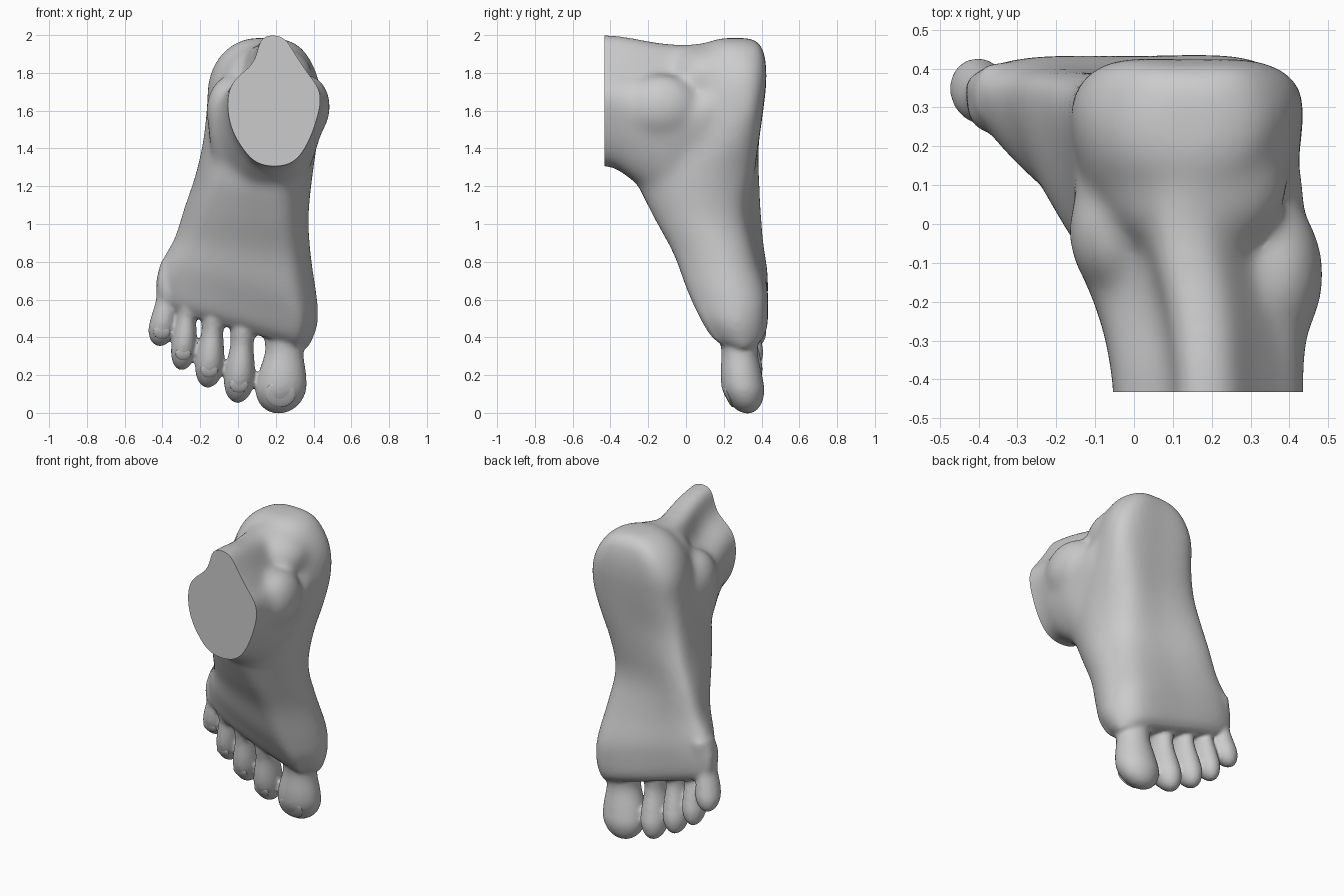
import bpy, bmesh, math
from mathutils import Vector, Matrix

if "Cube" in bpy.data.objects:
    bpy.data.objects.remove(bpy.data.objects["Cube"])


def spline(pts, steps, closed):
    """Catmull-Rom resampling of a list of vectors."""
    n, out = len(pts), []
    for i in range(n if closed else n - 1):
        if closed:
            a, b, c, d = (pts[(i + k) % n] for k in (-1, 0, 1, 2))
        else:
            a, b, c, d = (pts[min(max(i + k, 0), n - 1)] for k in (-1, 0, 1, 2))
        for s in range(steps):
            t = s / steps
            out.append(0.5 * (2 * b + (c - a) * t + (2 * a - 5 * b + 4 * c - d) * t * t
                              + (3 * b - a - 3 * c + d) * t ** 3))
    if not closed:
        out.append(pts[-1])
    return out


def loft(bm, rings, around=5, along=4):
    """Closed solid through a stack of control rings."""
    rings = [spline(r, around, True) for r in rings]
    columns = [spline(list(c), along, False) for c in zip(*rings)]
    grid = [[bm.verts.new(p) for p in row] for row in zip(*columns)]
    n = len(grid[0])
    for r0, r1 in zip(grid, grid[1:]):
        for i in range(n):
            j = (i + 1) % n
            bm.faces.new((r0[i], r0[j], r1[j], r1[i]))
    bm.faces.new(grid[0])
    bm.faces.new(grid[-1])


def ellipsoid(bm, centre, radii, rot=Matrix()):
    m = Matrix.Translation(centre) @ rot @ Matrix.Diagonal((*radii, 1))
    bmesh.ops.create_uvsphere(bm, u_segments=32, v_segments=20, radius=1, matrix=m)


def make_object(name, bm):
    bmesh.ops.recalc_face_normals(bm, faces=bm.faces)
    me = bpy.data.meshes.new(name)
    bm.to_mesh(me)
    bm.free()
    ob = bpy.data.objects.new(name, me)
    bpy.context.collection.objects.link(ob)
    return ob


bm = bmesh.new()

# Sole, instep and heel: z, shear, x_lat, x_med, y_lat, y_med, sole_lat, sole_med, y_top, x_top
BODY = [
    (.385, -.28, -.41, .36, .35, .32, .385, .385, .185, .24),
    (.44, -.28, -.43, .39, .34, .31, .41, .415, .125, .25),
    (.54, -.28, -.43, .42, .335, .29, .42, .42, .065, .25),
    (.66, -.25, -.40, .418, .33, .27, .42, .41, .005, .22),
    (.85, -.15, -.335, .388, .32, .20, .405, .345, -.07, .20),
    (1.05, -.08, -.285, .375, .31, .10, .395, .295, -.18, .18),
    (1.25, 0, -.23, .395, .30, .10, .385, .325, -.27, .17),
    (1.42, 0, -.19, .42, .28, .20, .375, .365, -.25, .17),
    (1.60, 0, -.168, .438, .27, .29, .395, .395, -.13, .17),
    (1.76, 0, -.158, .43, .28, .30, .412, .412, -.05, .16),
    (1.88, 0, -.105, .38, .26, .28, .405, .405, .03, .15),
    (1.955, 0, -.02, .31, .25, .25, .38, .38, .10, .15),
    (1.985, 0, .06, .22, .25, .25, .33, .33, .18, .14),
]
rings = []
for z, s, xl, xr, yl, ym, sl, sm, yt, xt in BODY:
    w = xr - xl
    pts = [(xl, yl), (xl + .13 * w, sl), (xl + .5 * w, (sl + sm) / 2 + .012), (xr - .13 * w, sm),
           (xr, ym), (xt + .72 * (xr - xt), ym + .68 * (yt - ym)), (xt, yt),
           (xt + .73 * (xl - xt), yl + .70 * (yt - yl))]
    rings.append([Vector((x, y, z + s * (x - .2))) for x, y in pts])
loft(bm, rings, 6, 5)

# Lower leg and ankle: one outline fitted to a changing box along y
OUTLINE = [(.18, 2.005), (.245, 1.985), (.305, 1.89), (.365, 1.80), (.435, 1.69), (.41, 1.55),
           (.36, 1.42), (.29, 1.33), (.19, 1.305), (.09, 1.33), (.02, 1.41), (-.03, 1.5),
           (-.055, 1.62), (-.04, 1.73), (.01, 1.79), (.07, 1.84), (.10, 1.90), (.12, 1.985)]
LEG = [(-.60, -.05, .435, 1.31, 2.0), (-.43, -.05, .435, 1.31, 2.0), (-.36, -.06, .435, 1.29, 1.993),
       (-.30, -.07, .44, 1.245, 1.985), (-.2, -.10, .445, 1.18, 1.965), (-.1, -.14, .445, 1.12, 1.95),
       (0, -.15, .43, 1.12, 1.945), (.12, -.14, .43, 1.22, 1.955), (.25, -.09, .36, 1.36, 1.965)]
rings = []
for y, xl, xr, zb, zt in LEG:
    rings.append([Vector((xl + (x + .05) / .48 * (xr - xl), y, zb + (z - 1.31) / .69 * (zt - zb)))
                  for x, z in OUTLINE])
loft(bm, rings, 3, 4)

# Ankle bones and heel tendon
ellipsoid(bm, (.36, -.13, 1.62), (.13, .20, .175))
ellipsoid(bm, (.375, -.34, 1.65), (.06, .28, .11))
ellipsoid(bm, (-.04, -.02, 1.60), (.13, .17, .19))
ellipsoid(bm, (.16, .12, 1.78), (.24, .22, .17))

# Toes: tip, base, half width, half thickness
TOES = [((.215, .326, -.004), (.27, .295, .60), .134, .105),
        ((-.002, .333, .052), (.04, .27, .62), .081, .092),
        ((-.16, .338, .132), (-.115, .28, .68), .076, .09),
        ((-.298, .348, .225), (-.25, .30, .74), .067, .082),
        ((-.414, .37, .352), (-.35, .335, .80), .073, .075)]
PROFILE = [(0, .08), (.025, .45), (.09, .80), (.2, 1), (.34, .95), (.54, .76), (.7, .85), (1, .85)]
for tip, base, rx, ry in TOES:
    tip, base = Vector(tip), Vector(base)
    rings = []
    for t, f in PROFILE:
        c = tip.lerp(base, t)
        c.y -= .026 * math.sin(math.pi * t)
        fy = f + .28 * t * (t > .1)
        rings.append([c + Vector((f * rx * math.cos(a), fy * ry * math.sin(a), 0))
                      for a in (i * math.tau / 12 for i in range(12))])
    loft(bm, rings, 3, 4)
    # Knuckle
    k = tip.lerp(base, .72)
    ellipsoid(bm, (k.x, k.y - .04, k.z), (rx * .85, .07, .13))

foot = make_object("foot", bm)

# Fuse the parts into one skin and soften the joins
mod = foot.modifiers.new("fuse", 'REMESH')
mod.mode = 'VOXEL'
mod.voxel_size = .0105
mod = foot.modifiers.new("soften", 'SMOOTH')
mod.factor = .5
mod.iterations = 10
deps = bpy.context.evaluated_depsgraph_get()
bm = bmesh.new()
bm.from_mesh(bpy.data.meshes.new_from_object(foot.evaluated_get(deps)))
foot.modifiers.clear()

# Extra softening that grows from the toe roots to the ankle
for i in range(60):
    limit = .42 + .013 * i
    soft = [v for v in bm.verts if v.co.z + .3 * (v.co.x - .2) > limit]
    bmesh.ops.smooth_vert(bm, verts=soft, factor=.5, use_axis_x=True, use_axis_y=True, use_axis_z=True)

# Flat cut through the leg
cut = bmesh.ops.bisect_plane(bm, geom=bm.verts[:] + bm.edges[:] + bm.faces[:],
                             plane_co=(0, -.432, 0), plane_no=(0, -1, 0), clear_outer=True)
edges = [e for e in cut['geom_cut'] if isinstance(e, bmesh.types.BMEdge)]
bmesh.ops.holes_fill(bm, edges=edges, sides=0)
bm.to_mesh(foot.data)
bm.free()

# Toenails
bm = bmesh.new()
for tip, base, rx, ry in TOES:
    c = Vector(tip).lerp(Vector(base), .17)
    ellipsoid(bm, (c.x, c.y - .010 - ry * .86, c.z), (rx * .6, .014, rx * .55),
              Matrix.Rotation(math.radians(22), 4, 'X'))
nails = make_object("toenails", bm)

for ob in (foot, nails):
    bpy.ops.object.select_all(action='DESELECT')
    ob.select_set(True)
    bpy.context.view_layer.objects.active = ob
    bpy.ops.object.shade_smooth_by_angle(angle=math.radians(45))
